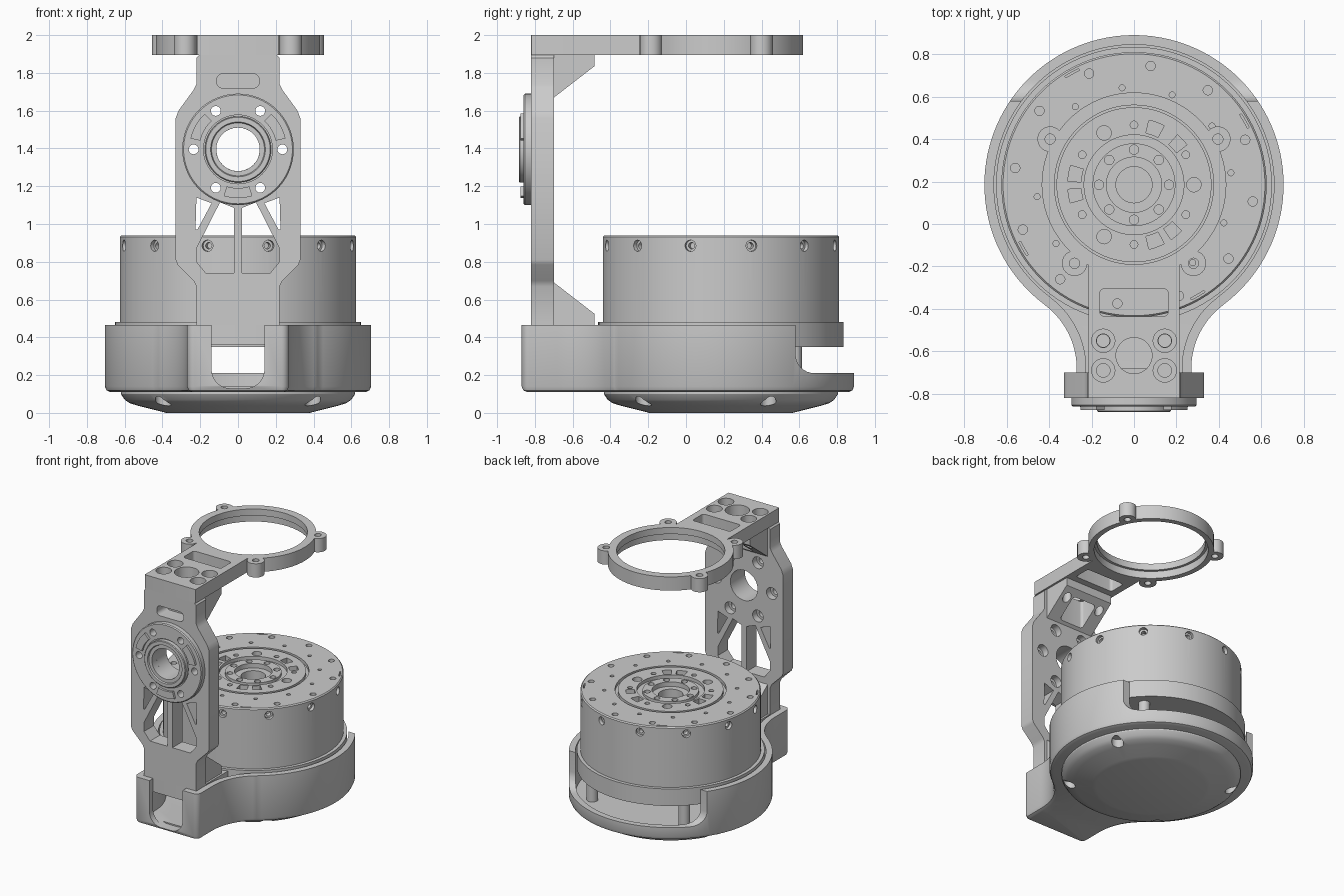
import bpy, bmesh
from math import sin, cos, pi, radians
from mathutils import Matrix, Vector

if "Cube" in bpy.data.objects:
    bpy.data.objects.remove(bpy.data.objects["Cube"])

CY = 0.185      # y of the drum axis
HZ = 1.395      # z of the front hub axis
MID = 1.18      # mirror height of the bracket


def make(name, bm):
    bmesh.ops.recalc_face_normals(bm, faces=bm.faces)
    me = bpy.data.meshes.new(name)
    bm.to_mesh(me)
    bm.free()
    ob = bpy.data.objects.new(name, me)
    bpy.context.collection.objects.link(ob)
    return ob


def loft(bm, layers, axis='Z'):
    """Capped skin through 2D loops placed along an axis."""
    place = {'Z': lambda a, b, h: (a, b, h), 'Y': lambda a, b, h: (a, h, b),
             'X': lambda a, b, h: (h, a, b)}[axis]
    rings = [[bm.verts.new(place(a, b, h)) for a, b in pts] for pts, h in layers]
    for r0, r1 in zip(rings, rings[1:]):
        n = len(r0)
        for i in range(n):
            bm.faces.new((r0[i], r0[(i + 1) % n], r1[(i + 1) % n], r1[i]))
    bm.faces.new(rings[0][::-1])
    bm.faces.new(rings[-1])


def prism(name, loops, lo, hi, axis='Z'):
    bm = bmesh.new()
    for pts in loops:
        loft(bm, [(pts, lo), (pts, hi)], axis)
    return make(name, bm)


def lathe(name, profile, matrix, steps=96):
    bm = bmesh.new()
    vs = [bm.verts.new((r, 0, z)) for r, z in profile]
    es = [bm.edges.new(p) for p in zip(vs, vs[1:])]
    bmesh.ops.spin(bm, geom=vs + es, cent=(0, 0, 0), axis=(0, 0, 1), angle=2 * pi, steps=steps)
    bmesh.ops.remove_doubles(bm, verts=bm.verts, dist=1e-5)
    bm.transform(matrix)
    return make(name, bm)


def boolean(ob, tool, op='DIFFERENCE', keep=False):
    m = ob.modifiers.new('bool', 'BOOLEAN')
    m.object, m.operation, m.solver = tool, op, 'EXACT'
    bpy.context.view_layer.objects.active = ob
    bpy.ops.object.modifier_apply(modifier=m.name)
    if not keep:
        bpy.data.objects.remove(tool)


def cut(ob, loops, lo, hi, axis='Z'):
    boolean(ob, prism('cutter', loops, lo, hi, axis))


def arc(cx, cy, r, a0, a1, n=12):
    return [(cx + r * cos(radians(a0 + (a1 - a0) * i / n)),
             cy + r * sin(radians(a0 + (a1 - a0) * i / n))) for i in range(n + 1)]


def circle(cx, cy, r, n=24):
    return arc(cx, cy, r, 0, 360, n)[:-1]


def polar(cx, cy, R, angles, r, n=20):
    return [circle(cx + R * cos(radians(a)), cy + R * sin(radians(a)), r, n) for a in angles]


def sector(cx, cy, r0, r1, a, half):
    return arc(cx, cy, r0, a - half, a + half, 8) + arc(cx, cy, r1, a + half, a - half, 8)


def rect(x0, x1, y0, y1, r=0.02):
    return (arc(x1 - r, y1 - r, r, 0, 90, 5) + arc(x0 + r, y1 - r, r, 90, 180, 5) +
            arc(x0 + r, y0 + r, r, 180, 270, 5) + arc(x1 - r, y0 + r, r, 270, 360, 5))


def mirror_x(pts):
    return [(-x, y) for x, y in pts[::-1]]


def outline(d):
    """Round housing with a filleted neck, inset by d."""
    c = max(0.04 - d, 0.005)
    half = arc(0, CY, 0.705 - d, 89, -53.3, 48)
    half += arc(0.645, -0.682, 0.375 + d, 126.7, 180, 14)
    half += arc(0.27 - d - c, -0.87 + d + c, c, 0, -90, 6)
    return half + mirror_x(half)


# Base housing: hollow shell, front U slot, rear opening
bm = bmesh.new()
loft(bm, [(outline(0.03), 0.11), (outline(0.009), 0.119), (outline(0), 0.14), (outline(0), 0.465)])
housing = make('base_housing', bm)
cut(housing, [outline(0.045)], 0.14, 0.7)
u_half = arc(0.04, 0.23, 0.1, -90, 0, 8) + [(0.14, 0.6)]
cut(housing, [u_half + mirror_x(u_half)], -1, -0.79, 'Y')
cut(housing, [[(0.58, 0.6)] + arc(0.68, 0.31, 0.1, 180, 270, 8) + [(1, 0.21), (1, 0.6)]], -1, 1, 'X')
prism('support_post', polar(0, CY, 0.55, (45, 135, 225, 315), 0.04), 0.13, 0.36)

# Bottom cap with rim notches
axis = Matrix.Translation((0, CY, 0))
cap = lathe('bottom_cap', [(0, 0), (0.38, 0), (0.41, 0.008), (0.53, 0.038), (0.575, 0.052),
                           (0.6, 0.07), (0.62, 0.1), (0.62, 0.125), (0, 0.125)], axis)
cut(cap, polar(0, CY, 0.57, (26, 154, 226, 314), 0.042), -0.1, 0.1)

# Motor drum with stepped face
drum = lathe('motor_drum', [(0, .35), (.65, .35), (.65, .48), (.625, .48), (.625, .932), (.617, .94),
                            (.385, .94), (.385, .915), (.365, .915), (.365, .94), (.235, .94),
                            (.235, .915), (.195, .915), (.195, .935), (.13, .935), (.13, .9),
                            (.085, .9), (.085, .8), (0, .8)], axis)
every30 = range(0, 360, 30)
face_holes = polar(0, CY, 0.565, [22 + a for a in every30], 0.022)
face_holes += polar(0, CY, 0.46, [7 + a for a in every30], 0.014)
face_holes += polar(0, CY, 0.282, (0, 120, 240), 0.034)
face_holes += polar(0, CY, 0.282, range(30, 360, 60), 0.018)
face_holes += polar(0, CY, 0.165, range(0, 360, 45), 0.022)
for a in (60, 180, 300):
    face_holes += [sector(0, CY, 0.25, 0.312, a + s, 7) for s in (-10 if a != 60 else 10, )]
    face_holes += [sector(0, CY, 0.25, 0.312, a + s, 6) for s in (-17 if a == 60 else 10, )]
face_holes += [sector(0, CY, 0.597, 0.606, a, 3.5) for a in (30, 119, 210, 300)]
cut(drum, face_holes, 0.895, 1.1)
for a in every30:       # radial screw holes around the wall
    for r, depth in ((0.03, 0.6), (0.017, 0.56)):
        tool = prism('cutter', [circle(0, 0.885, r, 16)], depth, 0.7, 'X')
        tool.data.transform(axis @ Matrix.Rotation(radians(a + 15), 4, 'Z'))
        boolean(drum, tool)


# Horizontal arm ending in a lugged ring; flip mirrors it to the bottom
def ring_arm(name):
    ob = prism(name, [circle(0, CY, 0.435, 96)], 1.895, 2.0)
    boolean(ob, prism('arm', [rect(-0.215, 0.215, -0.82, -0.1, 0.004)], 1.895, 2.0), 'UNION')
    lugs = [(0.395, 0.4), (0.28, -0.185), (-0.395, 0.4), (-0.28, -0.185)]
    boolean(ob, prism('lugs', [circle(x, y, 0.06) for x, y in lugs], 1.895, 2.0), 'UNION')
    cut(ob, [circle(0, CY, 0.375, 96)], 1.8, 2.1)
    cut(ob, [circle(0, CY, 0.395, 96)], 1.8, 1.95)
    bolts = [(x, y) for x in (-0.145, 0.145) for y in (-0.55, -0.69)]
    cut(ob, [circle(x, y, 0.024) for x, y in lugs] + [circle(x, y, 0.032) for x, y in bolts] +
        [circle(0, -0.62, 0.085, 32), rect(-0.16, 0.16, -0.435, -0.305)], 1.8, 2.1)
    cut(ob, [circle(x, y, 0.055) for x, y in bolts], 1.94, 2.1)
    return ob


# Wedge gusset joining arm and upright
def gusset(name):
    ob = prism(name, [[(-0.705, 1.665), (-0.485, 1.835), (-0.485, 1.896), (-0.705, 1.896)]],
               -0.2, 0.2, 'X')
    cut(ob, [rect(-0.1, 0.1, -0.68, -0.53)] + [circle(x, -0.55, 0.03) for x in (-0.145, 0.145)], 1.5, 2.1)
    return ob


def flip(ob):
    ob.data.transform(Matrix.Translation((0, 0, 2 * MID)) @ Matrix.Scale(-1, 4, (0, 0, 1)))
    ob.data.flip_normals()


ring_arm('upper_ring_arm')
gusset('upper_gusset')
flip(ring_arm('lower_ring_arm'))
flip(gusset('lower_gusset'))

# Upright plate with slot, truss windows and bolt holes
side = [(0.2, 1.9), (0.22, 1.88), (0.22, 1.74), (0.235, 1.71), (0.315, 1.6), (0.33, 1.56),
        (0.33, 0.81), (0.32, 0.785), (0.235, 0.7), (0.22, 0.67), (0.22, 0.46), (0.2, 0.44)]
plate = prism('upright_plate', [side + mirror_x(side)], -0.82, -0.7, 'Y')
outer = [(0.22, 1.14), (0.14, 1.11), (0.215, 0.97), (0.225, 0.97)]
inner = [(0.02, 1.085), (0.02, 0.74), (0.17, 0.74), (0.22, 0.8), (0.22, 0.87), (0.095, 1.115)]
bolts = range(0, 360, 60)
cut(plate, [rect(-0.112, 0.112, 1.72, 1.795, 0.03), outer, mirror_x(outer), inner, mirror_x(inner),
            circle(0, HZ, 0.115, 48)] + polar(0, HZ, 0.235, bolts, 0.026), -1, -0.5, 'Y')
cut(plate, polar(0, HZ, 0.235, bolts, 0.045), -0.75, -0.5, 'Y')

# Front hub flange with raised collar and curved pads
to_front = Matrix.Translation((0, -0.82, HZ)) @ Matrix.Rotation(pi / 2, 4, 'X')
hub = lathe('hub_flange', [(.115, -.02), (.295, -.02), (.295, .033), (.288, .04), (.182, .04), (.182, .03),
                           (.175, .03), (.175, .06), (.17, .065), (.145, .065), (.14, .055),
                           (.115, .055), (.115, -.02)], to_front)
cut(hub, polar(0, HZ, 0.235, bolts, 0.026), -1, -0.5, 'Y')
pads = [sector(0, HZ, 0.205, 0.258, a, 17) for a in (30, 150, 270)]
prism('hub_pads', pads, -0.877, -0.85, 'Y')

# Smooth shading with sharp edges kept
bpy.ops.object.select_all(action='SELECT')
bpy.ops.object.shade_smooth_by_angle(angle=radians(30))
